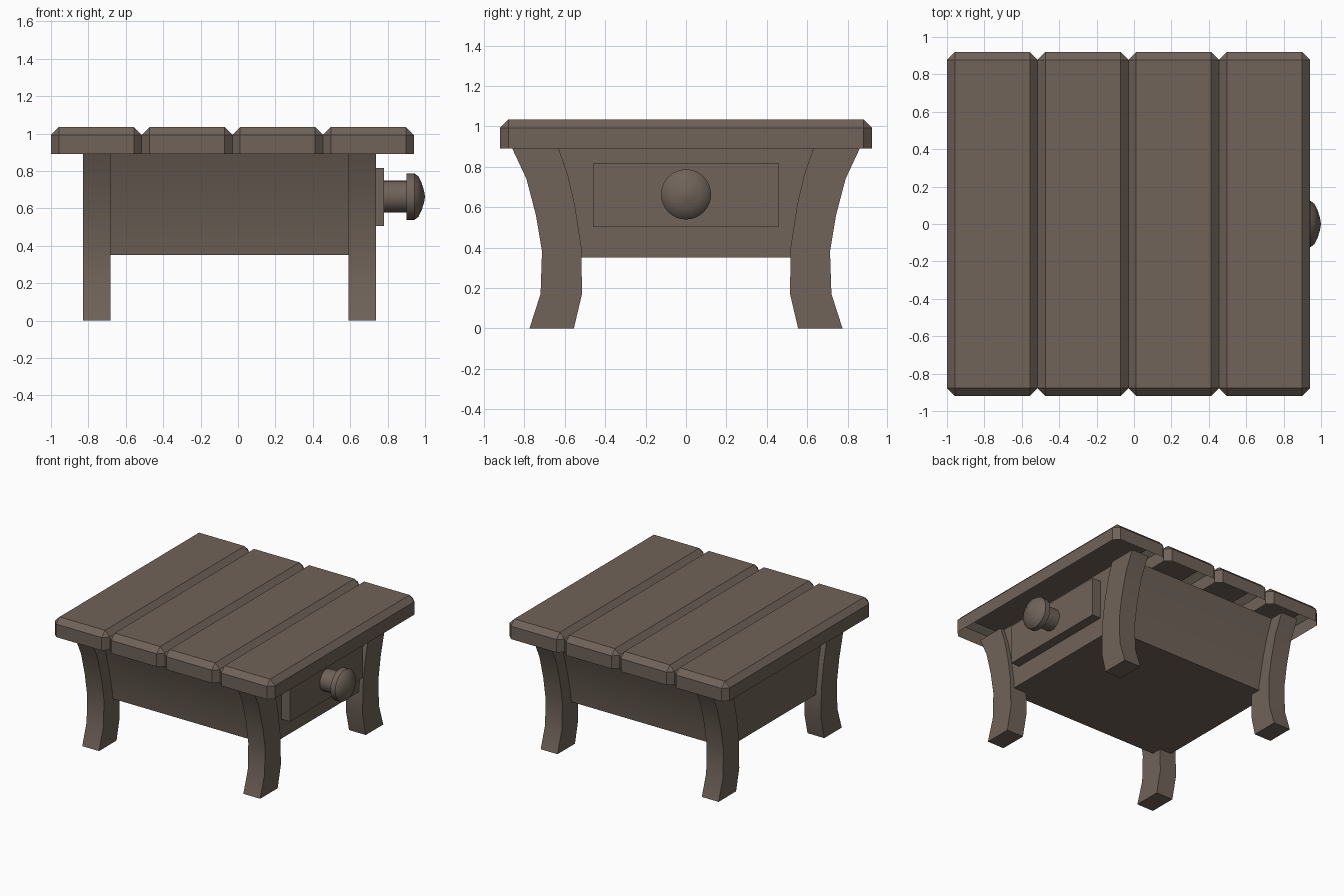
import bpy, bmesh, math
from mathutils import Matrix, Vector

if "Cube" in bpy.data.objects:
    bpy.data.objects.remove(bpy.data.objects["Cube"])

wood = bpy.data.materials.new("dark_wood")
wood.diffuse_color = (0.16, 0.125, 0.10, 1)
wood.use_nodes = True
wood.node_tree.nodes["Principled BSDF"].inputs["Base Color"].default_value = wood.diffuse_color


def finish(bm, name):
    bm.normal_update()
    mesh = bpy.data.meshes.new(name)
    bm.to_mesh(mesh)
    bm.free()
    ob = bpy.data.objects.new(name, mesh)
    bpy.context.collection.objects.link(ob)
    mesh.materials.append(wood)
    bpy.ops.object.select_all(action='DESELECT')
    ob.select_set(True)
    bpy.context.view_layer.objects.active = ob
    bpy.ops.object.shade_smooth_by_angle(angle=math.radians(30))
    return ob


def box_bm(x0, x1, y0, y1, z0, z1):
    bm = bmesh.new()
    m = Matrix.Translation(((x0 + x1) / 2, (y0 + y1) / 2, (z0 + z1) / 2))
    m = m @ Matrix.Diagonal((x1 - x0, y1 - y0, z1 - z0, 1))
    bmesh.ops.create_cube(bm, size=1, matrix=m)
    return bm


def extrude_x(name, outline, x0, x1):
    """Extrude a (y, z) outline along x."""
    bm = bmesh.new()
    face = bm.faces.new([bm.verts.new((x0, y, z)) for y, z in outline])
    ext = bmesh.ops.extrude_face_region(bm, geom=[face], use_keep_orig=True)
    verts = [v for v in ext["geom"] if isinstance(v, bmesh.types.BMVert)]
    bmesh.ops.translate(bm, verts=verts, vec=(x1 - x0, 0, 0))
    bmesh.ops.recalc_face_normals(bm, faces=bm.faces)
    return finish(bm, name)


# Table top: four planks, chamfered on top and corners, open underneath
width = 0.485
for i in range(4):
    x0 = -1 + i * width
    bm = box_bm(x0, x0 + width, -0.92, 0.92, 0.89, 1.035)
    edges = [e for e in bm.edges if max(v.co.z for v in e.verts) > 1]
    bmesh.ops.bevel(bm, geom=edges, offset=0.042, segments=1, affect='EDGES')
    bottom = [f for f in bm.faces if all(v.co.z < 0.9 for v in f.verts)]
    bmesh.ops.delete(bm, geom=bottom, context='FACES')
    finish(bm, f"top_plank_{i + 1}")

# Curved legs
outer = [(0.775, 0), (0.72, 0.17), (0.713, 0.38), (0.743, 0.56), (0.79, 0.74), (0.86, 0.89)]
inner = [(0.63, 0.89), (0.585, 0.76), (0.55, 0.61), (0.518, 0.40), (0.515, 0.17), (0.555, 0)]
for side, s in (("front", -1), ("back", 1)):
    for end, x in (("left", -0.83), ("right", 0.59)):
        extrude_x(f"{side}_{end}_leg", [(s * y, z) for y, z in outer + inner], x, x + 0.148)

# Drawer case, its flared sides following the legs
flare = [(0.60, 0.35), (0.607, 0.41), (0.645, 0.585), (0.69, 0.75), (0.745, 0.89)]
extrude_x("drawer_case", flare + [(-y, z) for y, z in reversed(flare)], -0.785, 0.705)

# Drawer front
finish(box_bm(0.70, 0.78, -0.46, 0.46, 0.505, 0.815), "drawer_front")

# Turned knob
profile = [(0.77, 0.085), (0.90, 0.085), (0.90, 0.124), (0.943, 0.124),
           (0.965, 0.108), (0.983, 0.07), (0.995, 0.03), (1.0, 0)]
bm = bmesh.new()
pts = [bm.verts.new((x, 0, 0.663 + r)) for x, r in profile]
lines = [bm.edges.new(p) for p in zip(pts, pts[1:])]
bmesh.ops.spin(bm, geom=pts + lines, cent=Vector((0, 0, 0.663)), axis=(1, 0, 0),
               angle=2 * math.pi, steps=32)
bmesh.ops.remove_doubles(bm, verts=bm.verts, dist=0.0005)
bmesh.ops.recalc_face_normals(bm, faces=bm.faces)
finish(bm, "drawer_knob")
